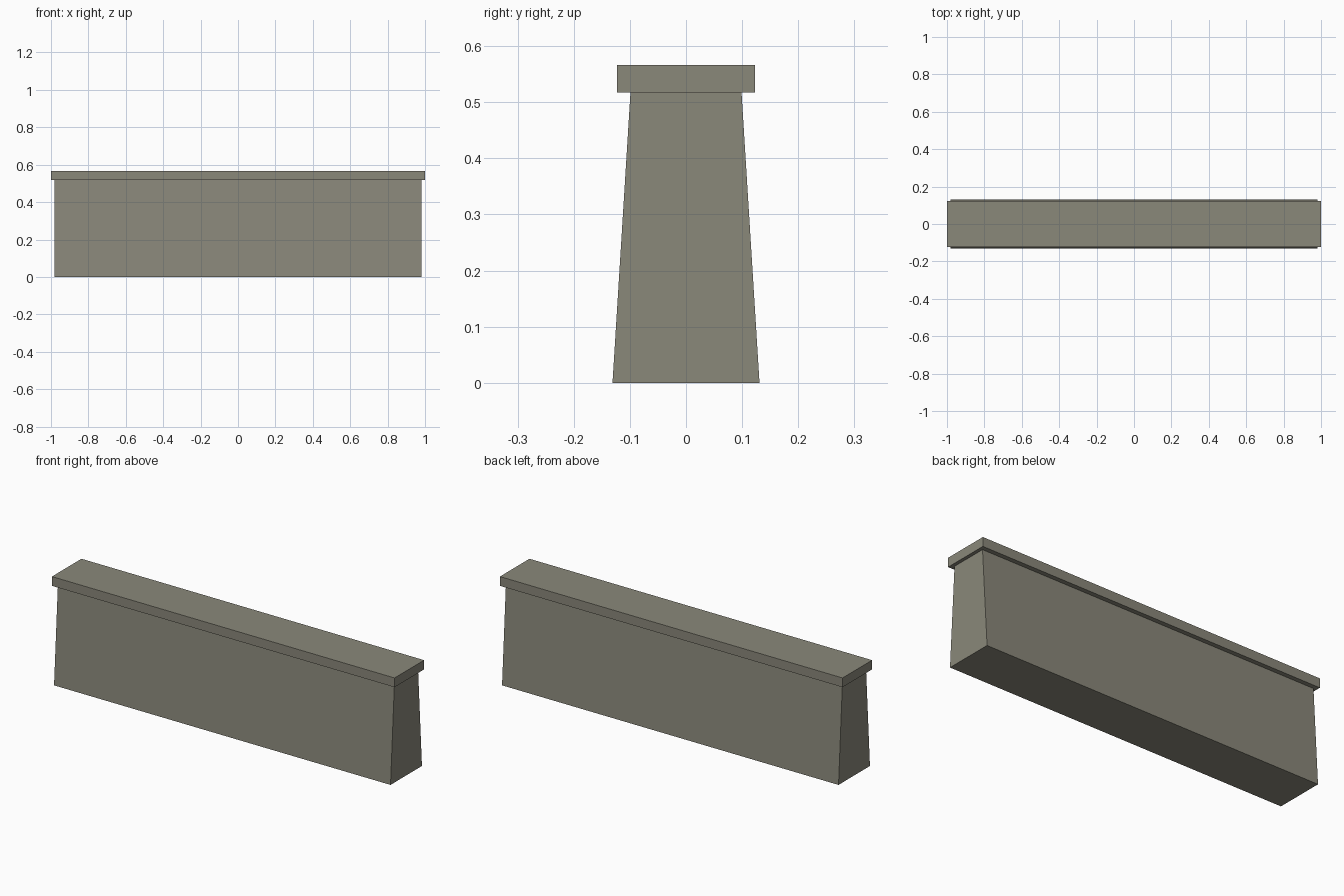
import bpy
import bmesh

cube = bpy.data.objects.get("Cube")
if cube:
    bpy.data.objects.remove(cube, do_unlink=True)

# Weathered stone colour
stone = bpy.data.materials.new("warm grey stone")
stone.use_nodes = True
colour = (0.254, 0.246, 0.195, 1)
stone.diffuse_color = colour
bsdf = next(n for n in stone.node_tree.nodes if n.type == "BSDF_PRINCIPLED")
bsdf.inputs["Base Color"].default_value = colour
bsdf.inputs["Roughness"].default_value = 0.9


def block(name, half_length, half_base, half_top, bottom, top):
    """Box along x whose depth can taper from base to top."""
    bm = bmesh.new()
    bmesh.ops.create_cube(bm, size=2)
    for v in bm.verts:
        upper = v.co.z > 0
        v.co.x *= half_length
        v.co.y *= half_top if upper else half_base
        v.co.z = top if upper else bottom
    mesh = bpy.data.meshes.new(name)
    bm.to_mesh(mesh)
    bm.free()
    mesh.materials.append(stone)
    obj = bpy.data.objects.new(name, mesh)
    bpy.context.collection.objects.link(obj)
    return obj


# Tapered wall body and the overhanging coping on top
block("wall_body", 0.982, 0.131, 0.099, 0, 0.517)
block("coping_slab", 1.0, 0.123, 0.123, 0.517, 0.566)
